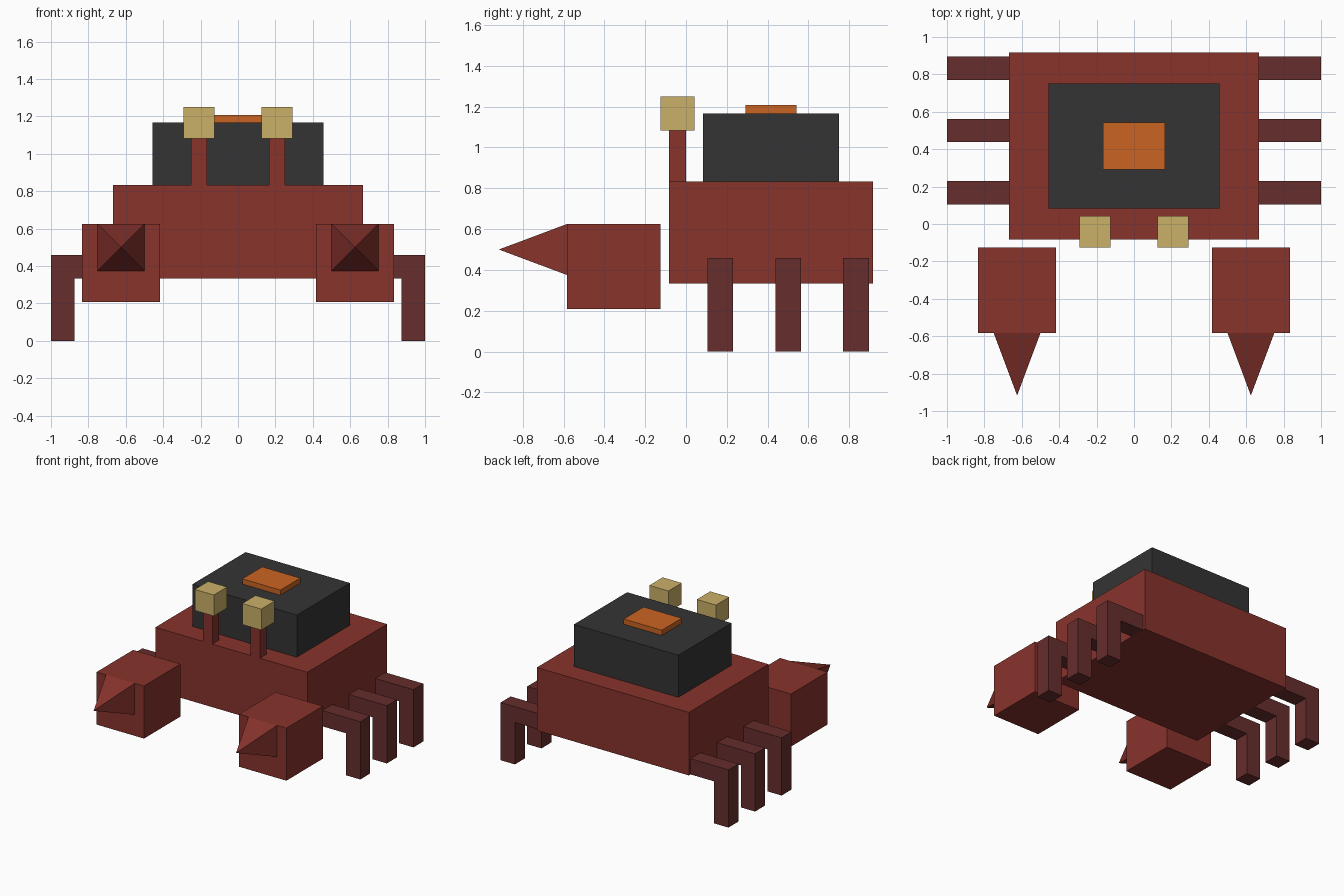
import bpy

if "Cube" in bpy.data.objects:
    bpy.data.objects.remove(bpy.data.objects["Cube"])


def srgb(r, g, b):
    def lin(c):
        c /= 255
        return c / 12.92 if c <= 0.04045 else ((c + 0.055) / 1.055) ** 2.4
    return (lin(r), lin(g), lin(b), 1.0)


def material(name, *rgb):
    m = bpy.data.materials.new(name)
    m.diffuse_color = srgb(*rgb)
    m.use_nodes = True
    m.node_tree.nodes["Principled BSDF"].inputs["Base Color"].default_value = m.diffuse_color
    return m


RED = material("brick red", 136, 51, 44)
MAROON = material("dark maroon", 103, 45, 45)
CHARCOAL = material("charcoal", 52, 52, 52)
SAND = material("sand yellow", 202, 176, 104)
ORANGE = material("burnt orange", 202, 100, 34)


def add_mesh(name, verts, faces, mat):
    mesh = bpy.data.meshes.new(name)
    mesh.from_pydata(verts, [], faces)
    mesh.materials.append(mat)
    ob = bpy.data.objects.new(name, mesh)
    bpy.context.collection.objects.link(ob)
    return ob


def prism(name, profile, y0, y1, mat):
    """Extrude a counter-clockwise x-z profile (seen from the front) along y."""
    n = len(profile)
    verts = [(x, y, z) for y in (y0, y1) for x, z in profile]
    faces = [tuple(range(n)), tuple(range(2 * n - 1, n - 1, -1))]
    faces += [(i, i + n, (i + 1) % n + n, (i + 1) % n) for i in range(n)]
    return add_mesh(name, verts, faces, mat)


def box(name, x, y, z, mat):
    profile = [(x[0], z[0]), (x[1], z[0]), (x[1], z[1]), (x[0], z[1])]
    return prism(name, profile, y[0], y[1], mat)


def span(side, a, b):
    return tuple(sorted((side * a, side * b)))


# Body, shell and top plate
box("body", (-0.667, 0.667), (-0.083, 0.917), (0.333, 0.833), RED)
box("shell", (-0.458, 0.458), (0.083, 0.75), (0.833, 1.167), CHARCOAL)
box("top_plate", (-0.167, 0.167), (0.292, 0.542), (1.167, 1.208), ORANGE)

for side, label in ((-1, "left"), (1, "right")):
    # Eyes on stalks
    box(f"{label}_eye_stalk", span(side, 0.167, 0.25), (-0.083, 0), (0.833, 1.083), RED)
    box(f"{label}_eye", span(side, 0.125, 0.292), (-0.125, 0.042), (1.083, 1.25), SAND)

    # Claw block with a pointed tip
    box(f"{label}_claw", span(side, 0.417, 0.833), (-0.583, -0.125), (0.208, 0.625), RED)
    x0, x1 = span(side, 0.5, 0.75)
    y = -0.583
    add_mesh(f"{label}_claw_tip",
             [(x0, y, 0.375), (x1, y, 0.375), (x1, y, 0.625), (x0, y, 0.625),
              (side * 0.625, -0.917, 0.5)],
             [(0, 1, 4), (1, 2, 4), (2, 3, 4), (3, 0, 4), (3, 2, 1, 0)], RED)

    # Three bent legs
    bent = [(0.667, 0.333), (0.875, 0.333), (0.875, 0), (1, 0), (1, 0.458), (0.667, 0.458)]
    if side < 0:
        bent = [(-x, z) for x, z in reversed(bent)]
    for i, y in enumerate((0.167, 0.5, 0.833)):
        prism(f"{label}_leg_{i + 1}", bent, y - 0.0625, y + 0.0625, MAROON)
